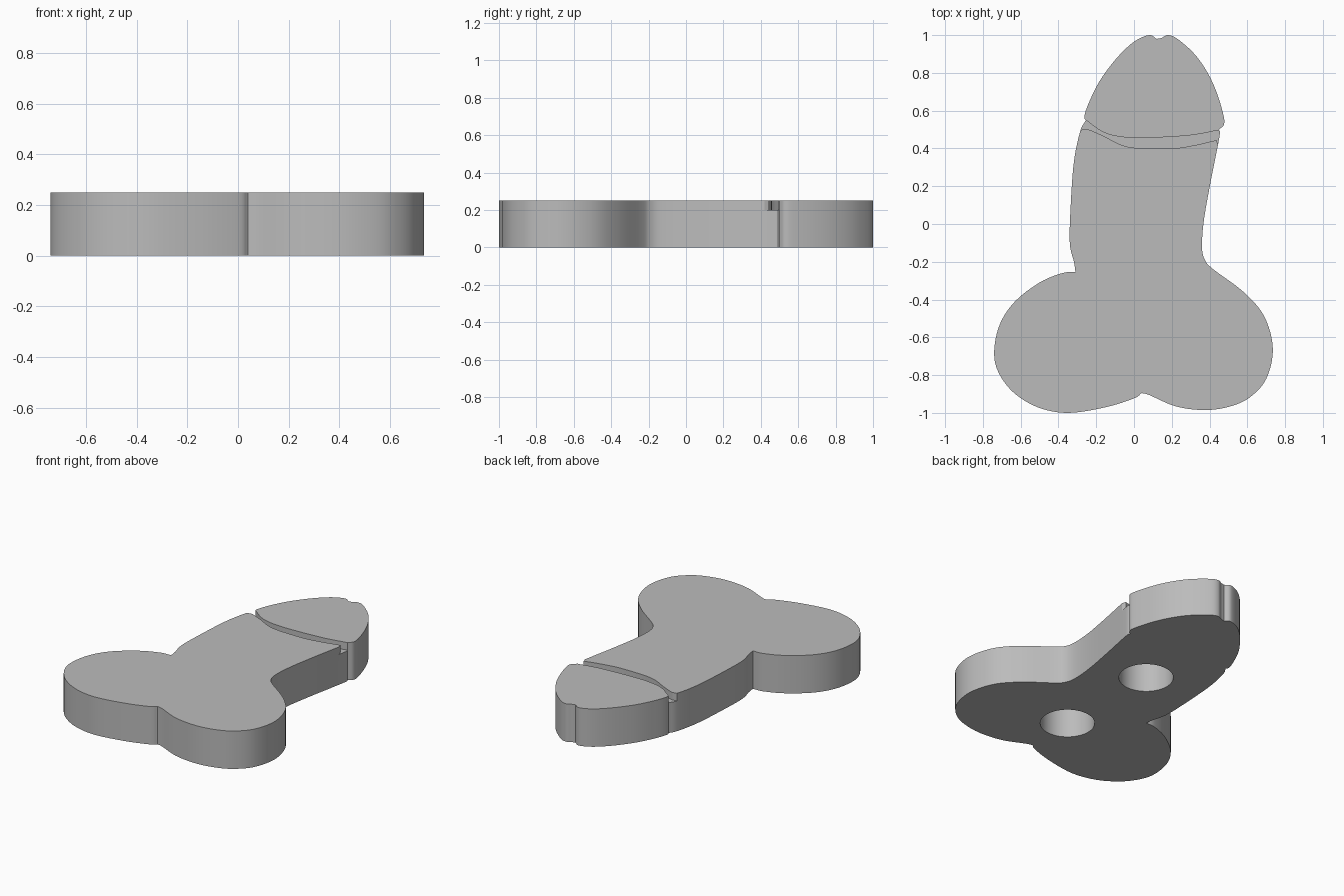
import bpy
import bmesh
from mathutils import Vector

HEIGHT = 0.25
FLOOR = 0.2

cube = bpy.data.objects.get("Cube")
if cube:
    bpy.data.objects.remove(cube, do_unlink=True)

grey = bpy.data.materials.new("plain grey")
grey.use_nodes = True
colour = (0.5, 0.5, 0.5, 1)
grey.diffuse_color = colour
grey.node_tree.nodes["Principled BSDF"].inputs["Base Color"].default_value = colour


def smooth_path(points, steps=6):
    """Catmull-Rom curve through the points, leaving out the last one."""
    pts = [Vector(p) for p in points]
    pts = [2 * pts[0] - pts[1]] + pts + [2 * pts[-1] - pts[-2]]
    path = []
    for a, b, c, d in zip(pts, pts[1:], pts[2:], pts[3:]):
        for i in range(steps):
            t = i / steps
            path.append(0.5 * (2 * b + (c - a) * t
                               + (2 * a - 5 * b + 4 * c - d) * t ** 2
                               + (3 * b - a - 3 * c + d) * t ** 3))
    return path


def extrude_outline(name, outline, bottom, top):
    """Solid prism with the given outline."""
    bm = bmesh.new()
    face = bm.faces.new([bm.verts.new((p[0], p[1], bottom)) for p in outline])
    result = bmesh.ops.extrude_face_region(bm, geom=[face])
    verts = [v for v in result["geom"] if isinstance(v, bmesh.types.BMVert)]
    bmesh.ops.translate(bm, verts=verts, vec=(0, 0, top - bottom))
    bmesh.ops.recalc_face_normals(bm, faces=bm.faces)
    mesh = bpy.data.meshes.new(name)
    bm.to_mesh(mesh)
    bm.free()
    obj = bpy.data.objects.new(name, mesh)
    bpy.context.collection.objects.link(obj)
    mesh.materials.append(grey)
    return obj


def cut(target, cutter):
    """Subtract the cutter, then discard it."""
    cutter.hide_render = True
    mod = target.modifiers.new("cut", "BOOLEAN")
    mod.operation = "DIFFERENCE"
    mod.solver = "EXACT"
    mod.object = cutter
    bpy.ops.object.select_all(action="DESELECT")
    bpy.context.view_layer.objects.active = target
    target.select_set(True)
    bpy.ops.object.modifier_apply(modifier=mod.name)
    bpy.data.objects.remove(cutter, do_unlink=True)


# Outline sections, clockwise from the notch at the far end, split at corners
tip_right = [(.12, .98), (.145, .985), (.18, 1), (.23, .98), (.32, .9), (.39, .8),
             (.44, .69), (.475, .57), (.475, .525), (.45, .5)]
side_right = [(.45, .5), (.452, .46), (.405, .22), (.37, .02), (.36, -.12),
              (.375, -.19), (.42, -.24), (.58, -.36), (.69, -.49), (.735, -.66),
              (.7, -.82), (.61, -.92), (.5, -.968), (.37, -.985), (.22, -.965),
              (.08, -.905), (.04, -.895)]
side_left = [(.04, -.895), (0, -.923), (-.15, -.97), (-.35, -1), (-.51, -.97),
             (-.64, -.89), (-.72, -.78), (-.74, -.67), (-.71, -.53), (-.63, -.41),
             (-.5, -.31), (-.38, -.26), (-.31, -.255)]
stem_left = [(-.31, -.255), (-.318, -.2), (-.34, -.1), (-.335, .1), (-.318, .33),
             (-.285, .49), (-.255, .55)]
tip_left = [(-.255, .55), (-.263, .57), (-.24, .64), (-.18, .76), (-.09, .88),
            (0, .965), (.08, 1), (.12, .98)]

# Flat body
outline = []
for section in (tip_right, side_right, side_left, stem_left, tip_left):
    outline += smooth_path(section)
body = extrude_outline("flat_body", outline, 0, HEIGHT)

# Curved groove across the top, running out through both sides
far_edge = [(-.255, .55), (-.16, .485), (-.05, .459), (.1, .457), (.3, .47), (.44, .495)]
near_edge = [(.436, .444), (.32, .417), (.2, .4), (.02, .402), (-.07, .42),
             (-.16, .465), (-.24, .5), (-.27, .5)]
groove = ([(-.32, .55)] + smooth_path(far_edge) + [far_edge[-1], (.5, .5), (.5, .41), (.447, .413)]
          + smooth_path(near_edge) + [near_edge[-1], (-.32, .49)])
cut(body, extrude_outline("groove_cutter", groove, FLOOR, HEIGHT + 0.1))

# Two blind round sockets in the underside
for x, y in ((.05, -.56), (.04, .16)):
    bpy.ops.mesh.primitive_cylinder_add(vertices=64, radius=0.163, depth=2 * FLOOR,
                                        location=(x, y, 0))
    cutter = bpy.context.object
    cutter.data.materials.append(grey)
    cut(body, cutter)

bpy.ops.object.select_all(action="DESELECT")
body.select_set(True)
bpy.context.view_layer.objects.active = body
bpy.ops.object.shade_smooth_by_angle()
